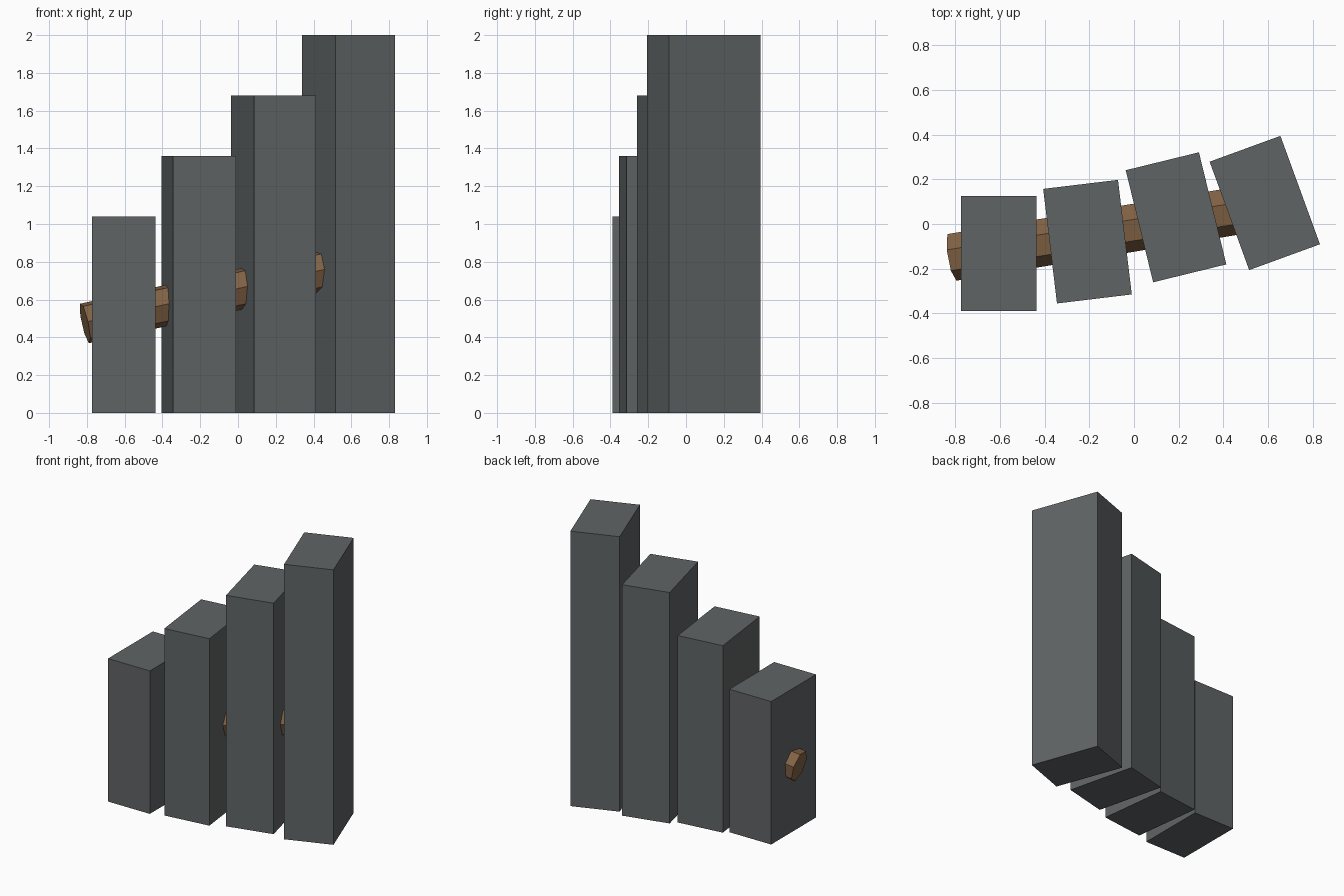
import bpy, math
from mathutils import Vector, Matrix

if "Cube" in bpy.data.objects:
    bpy.data.objects.remove(bpy.data.objects["Cube"])


def material(name, rgb):
    m = bpy.data.materials.new(name)
    m.diffuse_color = (*rgb, 1.0)
    m.use_nodes = True
    m.node_tree.nodes["Principled BSDF"].inputs["Base Color"].default_value = m.diffuse_color
    return m


stone = material("slate grey", (0.115, 0.127, 0.13))
wood = material("wood brown", (0.22, 0.122, 0.058))

# Four stepped stone pillars: centre x, centre y, turn about z, height
pillars = [(-0.605, -0.132, 0.0, 1.04),
           (-0.208, -0.079, 0.12, 1.36),
           (0.188, 0.030, 0.24, 1.68),
           (0.585, 0.094, 0.35, 2.0)]
for i, (x, y, turn, height) in enumerate(pillars):
    bpy.ops.mesh.primitive_cube_add(size=1, location=(x, y, height / 2),
                                    rotation=(0, 0, turn))
    ob = bpy.context.object
    ob.name = f"stone_pillar_{i + 1}"
    ob.scale = (0.337, 0.516, height)
    ob.data.materials.append(stone)

# Seven-sided wooden beam passing through the pillars
start = Vector((-0.81, -0.145, 0.475))
axis = Vector((1, 0.163, 0.22)).normalized()
length = 1.48
side = Vector((0, 1, 0))
side = (side - axis * side.dot(axis)).normalized()
up = axis.cross(side)
bpy.ops.mesh.primitive_cylinder_add(vertices=7, radius=0.11, depth=length)
beam = bpy.context.object
beam.name = "wooden_beam"
# Local +y is the first corner; roll it 23 degrees from sideways towards up
a = math.radians(23)
corner = side * math.cos(a) + up * math.sin(a)
frame = Matrix((corner.cross(axis), corner, axis)).transposed().to_4x4()
beam.matrix_world = Matrix.Translation(start + axis * length / 2) @ frame
beam.data.materials.append(wood)
